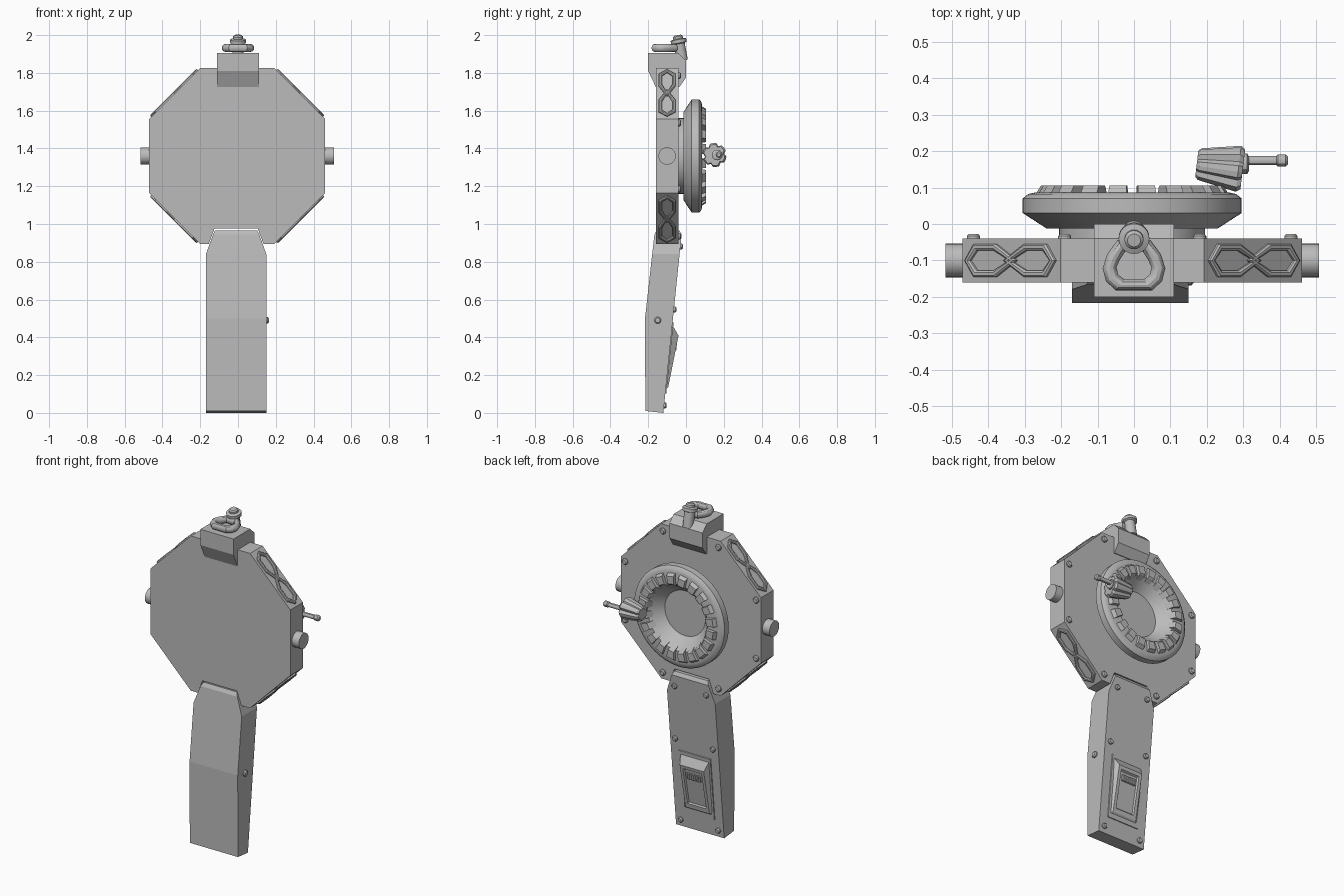
import bpy, bmesh
from math import sin, cos, pi, radians
from mathutils import Matrix, Vector

if "Cube" in bpy.data.objects:
    bpy.data.objects.remove(bpy.data.objects["Cube"], do_unlink=True)

GREY = (0.5, 0.5, 0.5, 1)
mat = bpy.data.materials.new("plain grey")
mat.use_nodes = True
mat.diffuse_color = GREY
mat.node_tree.nodes["Principled BSDF"].inputs["Base Color"].default_value = GREY

CX, CZ = -0.005, 1.36          # centre of the octagonal body


def frame(origin, x, y, z):
    m = Matrix((x, y, z)).transposed().to_4x4()
    m.translation = origin
    return m


def along(a, b):
    """Matrix whose local z runs from a towards b."""
    a, b = Vector(a), Vector(b)
    return Matrix.Translation(a) @ (b - a).to_track_quat('Z', 'Y').to_matrix().to_4x4()


def finish(name, bm, m=Matrix(), smooth=False):
    bmesh.ops.transform(bm, matrix=m, verts=bm.verts)
    bmesh.ops.recalc_face_normals(bm, faces=bm.faces)
    me = bpy.data.meshes.new(name)
    bm.to_mesh(me)
    bm.free()
    me.materials.append(mat)
    ob = bpy.data.objects.new(name, me)
    bpy.context.collection.objects.link(ob)
    if smooth:
        bpy.ops.object.select_all(action='DESELECT')
        ob.select_set(True)
        bpy.context.view_layer.objects.active = ob
        bpy.ops.object.shade_smooth_by_angle(angle=radians(30))
    return ob


def add_loft(bm, rings, cyclic=False):
    """Skin equal-length rings; cap both ends unless cyclic."""
    rows = [[bm.verts.new(p) for p in ring] for ring in rings]
    n = len(rows[0])
    for a, b in zip(rows, rows[1:] + (rows[:1] if cyclic else [])):
        for i in range(n):
            bm.faces.new((a[i], a[(i + 1) % n], b[(i + 1) % n], b[i]))
    if not cyclic:
        bm.faces.new(rows[0])
        bm.faces.new(rows[-1])


def loft(name, rings, m=Matrix(), smooth=False):
    bm = bmesh.new()
    add_loft(bm, rings)
    return finish(name, bm, m, smooth)


def lathe(name, profile, m, n=32):
    rings = [[(r * cos(2 * pi * i / n), r * sin(2 * pi * i / n), h) for i in range(n)]
             for r, h in profile]
    return loft(name, rings, m, True)


def rect(x, v0, v1, w0, w1):
    return [(-x, v0, w0), (x, v0, w0), (x, v1, w1), (-x, v1, w1)]


def screw(name, m, r=0.018):
    lathe(name, [(r, -0.01), (r, 0.007), (r * 0.7, 0.013)], m, 16)


# Octagonal body with a notch for the handle
half, corner = 0.465, 0.197
outline = [(-corner, -half), (-0.15, -half), (-0.12, -0.385), (0.11, -0.385), (0.14, -half),
           (corner, -half), (half, -corner), (half, corner), (corner, half),
           (-corner, half), (-half, corner), (-half, -corner)]
loft("octagon_body", [[(CX + x, y, CZ + z) for x, z in outline] for y in (-0.16, -0.04)])

# Interlaced hexagon ornaments on the diagonal faces
hexagon = [(-0.175, 0), (-0.14, 0.045), (-0.055, 0.045), (0.025, 0), (-0.055, -0.045), (-0.14, -0.045)]
hc = -0.09
for sx in (1, -1):
    for sz in (1, -1):
        n = Vector((sx, 0, sz)).normalized()
        v = Vector((0, 1, 0))
        mid = (half + corner) / 2
        m = frame((CX + sx * mid, -0.1, CZ + sz * mid), v.cross(n), v, n)
        bm = bmesh.new()
        for flip in (1, -1):
            section = []
            for u, w in hexagon:
                ring = [(hc + (u - hc) * k, w * q, h) for k, q, h in
                        ((1, 1, -0.005), (1, 1, 0.007), (0.93, 0.9, 0.011),
                         (0.83, 0.74, 0.011), (0.76, 0.62, 0.007), (0.76, 0.62, -0.005))]
                section.append([(flip * a, b, c) for a, b, c in ring])
            add_loft(bm, section, cyclic=True)
        finish("hexagon_ornament", bm, m)

# Side pegs
for s in (1, -1):
    x = CX + s * 0.45
    lathe("side_peg", [(0.046, 0), (0.046, 0.062)], along((x, -0.1, CZ), (x + s, -0.1, CZ)))

# Body screws near every octagon corner
for sx in (1, -1):
    for sz in (1, -1):
        for a, b in ((0.435, 0.175), (0.185, 0.425)):
            p = Vector((CX + sx * a, -0.04, CZ + sz * b))
            screw("body_screw", along(p, p + Vector((0, 1, 0))))

# Dial with funnel
dial_m = frame((CX, 0, CZ), (-1, 0, 0), (0, 0, 1), (0, 1, 0))
lathe("dial", [(0.2, -0.05), (0.2, -0.012), (0.235, -0.012), (0.3, 0.03), (0.3, 0.07), (0.285, 0.082),
               (0.268, 0.086), (0.2, 0.086), (0.14, 0.02), (0.135, 0.015)], dial_m, 64)

# Raised teeth round the funnel
bm = bmesh.new()
teeth = 20
for i in range(teeth):
    rings = []
    for da in (-0.095, 0.095):
        a = 2 * pi * (i + 0.5) / teeth + da
        rings.append([(r * cos(a), r * sin(a), h) for r, h in
                      ((0.175, 0.05), (0.198, 0.1), (0.205, 0.106), (0.25, 0.106), (0.266, 0.08))])
    add_loft(bm, rings)
finish("dial_teeth", bm, dial_m)

# Fluted crank knob with offset rod
sections = []
for r, h in ((0.036, 0), (0.044, 0.008), (0.064, 0.115), (0.056, 0.127)):
    ring = []
    for i in range(24):
        a = 2 * pi * (i + 0.5) / 24
        k = r * (0.8 if i % 4 == 0 else 1)
        ring.append((k * cos(a), k * sin(a), h))
    sections.append(ring)
knob_a, knob_b = (0.172, 0.165, 1.365), (0.298, 0.15, 1.365)
loft("crank_knob", sections, along(knob_a, knob_b))
lathe("crank_hub", [(0.028, 0), (0.028, 0.03), (0.02, 0.035)], along((0.28, 0.165, 1.365), (1, 0.165, 1.365)), 12)
lathe("crank_rod", [(0.013, 0), (0.013, 0.1), (0.017, 0.105), (0.017, 0.125), (0.01, 0.132)],
      along((0.29, 0.174, 1.367), (1, 0.174, 1.367)), 12)

# Handle, bent slightly and tapered at the top
HX = -0.01
rows = [(0.0, -0.215, -0.12, 0.16), (0.5, -0.217, -0.069, 0.16), (0.84, -0.179, -0.034, 0.16),
        (0.945, -0.167, -0.023, 0.122), (0.966, -0.155, -0.035, 0.112)]
loft("handle", [[(HX - w, f, z + (0.01 if z == 0 else 0)), (HX + w, f, z + (0.01 if z == 0 else 0)),
                 (HX + w, b, z), (HX - w, b, z)] for z, f, b, w in rows])

# Everything on the sloping back of the handle
slope = Vector((0, 0.103, 1)).normalized()
out = Vector((-1, 0, 0)).cross(slope)
back_m = frame((HX, -0.12, 0), (-1, 0, 0), slope, out)
for v, x in ((0.04, 0.125), (0.55, 0.125), (0.885, 0.105)):
    for s in (1, -1):
        screw("handle_screw", back_m @ Matrix.Translation((s * x, v, 0)), 0.016)
screw("side_screw", along((0.15, -0.15, 0.49), (1, -0.15, 0.49)))

# Wedge-shaped hatch with sunken centre
loft("hatch_frame", [rect(0.108, 0.1, 0.485, -0.01, -0.01), rect(0.105, 0.103, 0.482, 0.005, 0.005)], back_m)
loft("hatch", [rect(0.096, 0.125, 0.468, 0, 0), rect(0.08, 0.14, 0.415, 0.012, 0.038),
               rect(0.062, 0.165, 0.395, 0.014, 0.036), rect(0.056, 0.172, 0.388, 0.007, 0.026)], back_m)

# Grip ribs on the hatch
bm = bmesh.new()
for i in range(7):
    x = (i - 3) * 0.014
    add_loft(bm, [[(x + a, v, w) for a, v in ((-0.005, 0.335), (0.005, 0.335), (0.005, 0.37), (-0.005, 0.37))]
                  for w in (0.015, 0.034)])
finish("grip_ribs", bm, back_m)

# Top bracket
side = [(-0.2, 1.905), (-0.2, 1.81), (-0.16, 1.725), (-0.035, 1.725), (0, 1.775), (0, 1.865), (-0.04, 1.905)]
loft("top_bracket", [[(x, y, z) for y, z in side] for x in (-0.11, 0.11)])

# Pivot post leaning back
lathe("pivot_post", [(0.03, 0), (0.03, 0.09), (0.042, 0.095), (0.042, 0.113), (0.026, 0.118), (0.026, 0.13),
                     (0.018, 0.137)], along((0, -0.02, 1.865), (0, -0.045, 2.0)), 24)

# Hanging loop lying on the bracket
loop = [(-0.035, -0.06), (0.035, -0.06), (0.056, -0.09), (0.067, -0.12), (0.06, -0.148), (0.038, -0.167),
        (-0.038, -0.167), (-0.06, -0.148), (-0.067, -0.12), (-0.056, -0.09)]
bm = bmesh.new()
centre = Vector((0, -0.115, 1.932))
rings = []
for x, y in loop:
    p = Vector((x, y, centre.z))
    d = (p - centre).normalized()
    rings.append([p + d * 0.019 * cos(2 * pi * i / 12) + Vector((0, 0, 0.021 * sin(2 * pi * i / 12)))
                  for i in range(12)])
add_loft(bm, rings, cyclic=True)
finish("hanging_loop", bm, smooth=True)
